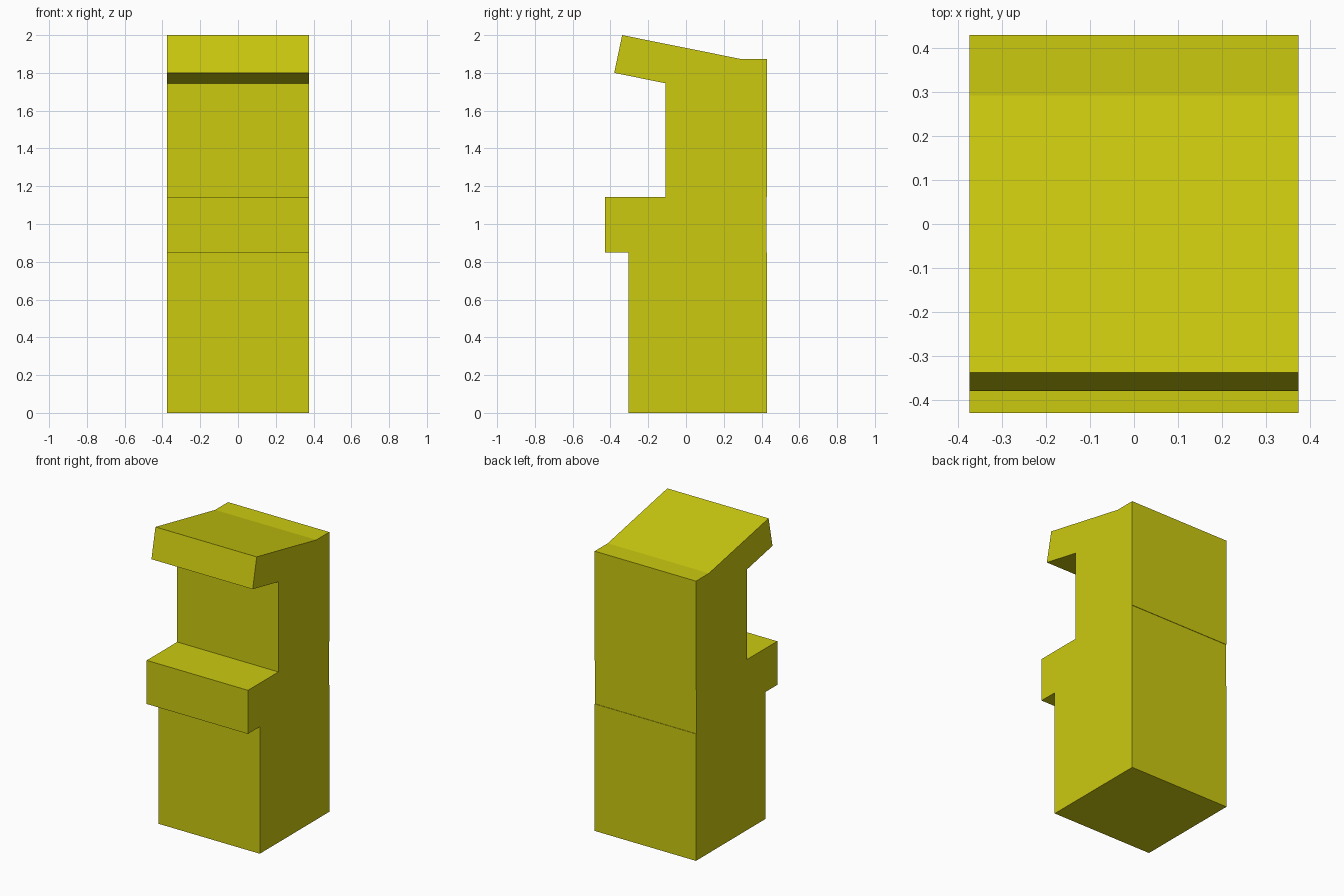
import bpy
import bmesh

if "Cube" in bpy.data.objects:
    bpy.data.objects.remove(bpy.data.objects["Cube"])

HALF_WIDTH = 0.375

# Side outline (y, z) of the cabinet
PROFILE = [
    (-0.305, 0.0), (0.43, 0.0),                                # base
    (0.43, 0.85), (0.427, 0.85), (0.427, 1.142), (0.43, 1.142),  # back with shallow inset band
    (0.43, 1.873), (0.293, 1.873),                             # flat rear of the roof
    (-0.338, 2.0), (-0.38, 1.8), (-0.108, 1.745),              # tilted hood
    (-0.108, 1.142),                                           # screen recess
    (-0.43, 1.142), (-0.43, 0.85), (-0.305, 0.85),             # control shelf
]


def extrude_profile(name, profile, half_width):
    bm = bmesh.new()
    face = bm.faces.new([bm.verts.new((-half_width, y, z)) for y, z in profile])
    result = bmesh.ops.extrude_face_region(bm, geom=[face], use_keep_orig=True)
    verts = [v for v in result["geom"] if isinstance(v, bmesh.types.BMVert)]
    bmesh.ops.translate(bm, verts=verts, vec=(2 * half_width, 0, 0))
    bmesh.ops.recalc_face_normals(bm, faces=bm.faces)
    mesh = bpy.data.meshes.new(name)
    bm.to_mesh(mesh)
    bm.free()
    obj = bpy.data.objects.new(name, mesh)
    bpy.context.collection.objects.link(obj)
    return obj


# Cabinet body
cabinet = extrude_profile("arcade_cabinet", PROFILE, HALF_WIDTH)
yellow = bpy.data.materials.new("yellow")
yellow.diffuse_color = (0.6, 0.59, 0.005, 1.0)
yellow.use_nodes = True
yellow.node_tree.nodes["Principled BSDF"].inputs["Base Color"].default_value = yellow.diffuse_color
cabinet.data.materials.append(yellow)
